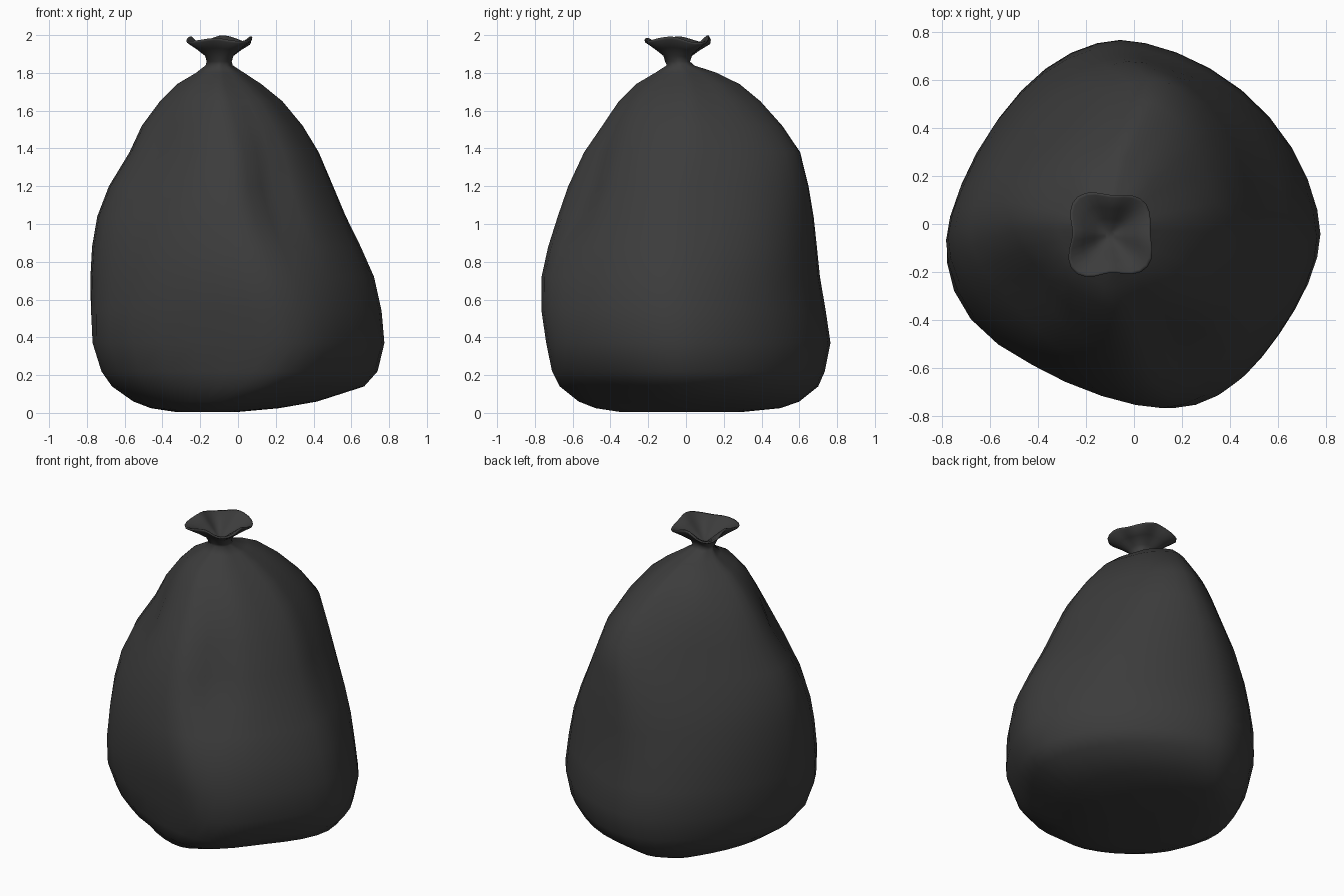
import bpy, bmesh, math

N = 36
mat = bpy.data.materials.new("dark_plastic")
mat.diffuse_color = (0.045, 0.045, 0.045, 1)

# Body cross-sections: z, left x, right x, front y, back y
SECTIONS = [
    (0.005, -0.33, 0.00, -0.35, 0.30),
    (0.025, -0.46, 0.22, -0.48, 0.50),
    (0.06, -0.55, 0.42, -0.57, 0.60),
    (0.14, -0.66, 0.67, -0.67, 0.70),
    (0.22, -0.71, 0.74, -0.71, 0.735),
    (0.37, -0.75, 0.775, -0.74, 0.765),
    (0.54, -0.77, 0.76, -0.765, 0.74),
    (0.72, -0.78, 0.72, -0.765, 0.71),
    (0.88, -0.775, 0.65, -0.73, 0.695),
    (1.04, -0.75, 0.575, -0.68, 0.68),
    (1.20, -0.69, 0.51, -0.625, 0.655),
    (1.38, -0.58, 0.43, -0.54, 0.61),
    (1.52, -0.51, 0.34, -0.44, 0.51),
    (1.65, -0.41, 0.23, -0.35, 0.39),
    (1.74, -0.32, 0.12, -0.26, 0.28),
    (1.80, -0.22, 0.03, -0.16, 0.16),
    (1.84, -0.17, -0.03, -0.10, 0.04),
]
# Soft folds (negative depth bulges): angle, z, angular width, height, depth
FOLDS = [(-64, 1.2, 13, 0.28, 0.13), (-142, 1.38, 18, 0.28, 0.11),
         (135, 1.3, 28, 0.42, 0.14), (45, 0.95, 22, 0.35, -0.05),
         (12, 1.2, 12, 0.22, 0.03), (-150, 0.35, 24, 0.28, -0.09),
         (-45, 0.08, 25, 0.14, 0.09), (-45, 1.6, 20, 0.20, -0.05)]


def body_ring(z, xl, xr, yf, yb):
    """Rounded diamond section with its corners pushed sideways."""
    cx, cy = (xl + xr) / 2, (yf + yb) / 2
    fade = max(0, 1 - z / 1.7) * min(1, z / 0.3)
    back = -0.07 if z < 0.6 else -0.07 + 0.20 * min(1, (z - 0.6) / 0.7)
    back *= min(1, (1.84 - z) / 0.35)
    pts = []
    for i in range(N):
        a = math.tau * i / N
        c, s = math.cos(a), math.sin(a)
        u = math.copysign(abs(c) ** 1.16, c)
        v = math.copysign(abs(s) ** 1.16, s)
        k = 1.0
        for fa, fz, wa, wz, depth in FOLDS:
            d = (math.degrees(a) - fa + 180) % 360 - 180
            k -= depth * math.exp(-(d / wa) ** 2 - ((z - fz) / wz) ** 2)
        if z > 1.4:
            k += 0.06 * (z - 1.4) * math.cos(8 * a)
        x = cx + u * k * (xr - xl) / 2
        x += 0.25 * fade * max(0, -s) ** 4 + back * max(0, s) ** 4
        y = cy + v * k * (yb - yf) / 2 - 0.07 * fade * abs(c) ** 4
        pts.append((x, y, z))
    return pts


def crown_ring(r, z, wave, square):
    """Squarish wavy ring of the gathered top."""
    pts = []
    for i in range(N):
        a = math.tau * i / N
        k = r * (1 - square * math.cos(4 * a) + square * 0.35 * math.cos(3 * a + 0.6))
        h = wave * (math.cos(4 * a + 0.5) + 0.5 * math.cos(3 * a + 2))
        pts.append((-0.10 + k * math.cos(a), -0.045 + k * math.sin(a), z + h))
    return pts


def loft(name, rings):
    bm = bmesh.new()
    loops = [[bm.verts.new(p) for p in ring] for ring in rings]
    for lo, hi in zip(loops, loops[1:]):
        for i in range(N):
            j = (i + 1) % N
            bm.faces.new((lo[i], lo[j], hi[j], hi[i]))
    bm.faces.new(loops[0][::-1])
    bm.faces.new(loops[-1])
    me = bpy.data.meshes.new(name)
    bm.to_mesh(me)
    bm.free()
    for p in me.polygons:
        p.use_smooth = True
    me.materials.append(mat)
    ob = bpy.data.objects.new(name, me)
    bpy.context.collection.objects.link(ob)
    return ob


# Bag body, pinched neck, flared crown and the funnel inside it
rings = [body_ring(*s) for s in SECTIONS]
rings += [crown_ring(0.068, 1.86, 0, 0.03), crown_ring(0.08, 1.89, 0.002, 0.06),
          crown_ring(0.13, 1.928, 0.006, 0.09), crown_ring(0.182, 1.965, 0.012, 0.12),
          crown_ring(0.184, 1.978, 0.014, 0.12), crown_ring(0.172, 1.977, 0.014, 0.12),
          crown_ring(0.12, 1.945, 0.008, 0.11), crown_ring(0.07, 1.91, 0.006, 0.08),
          crown_ring(0.02, 1.875, 0.001, 0.0)]
loft("tied_bag", rings)
